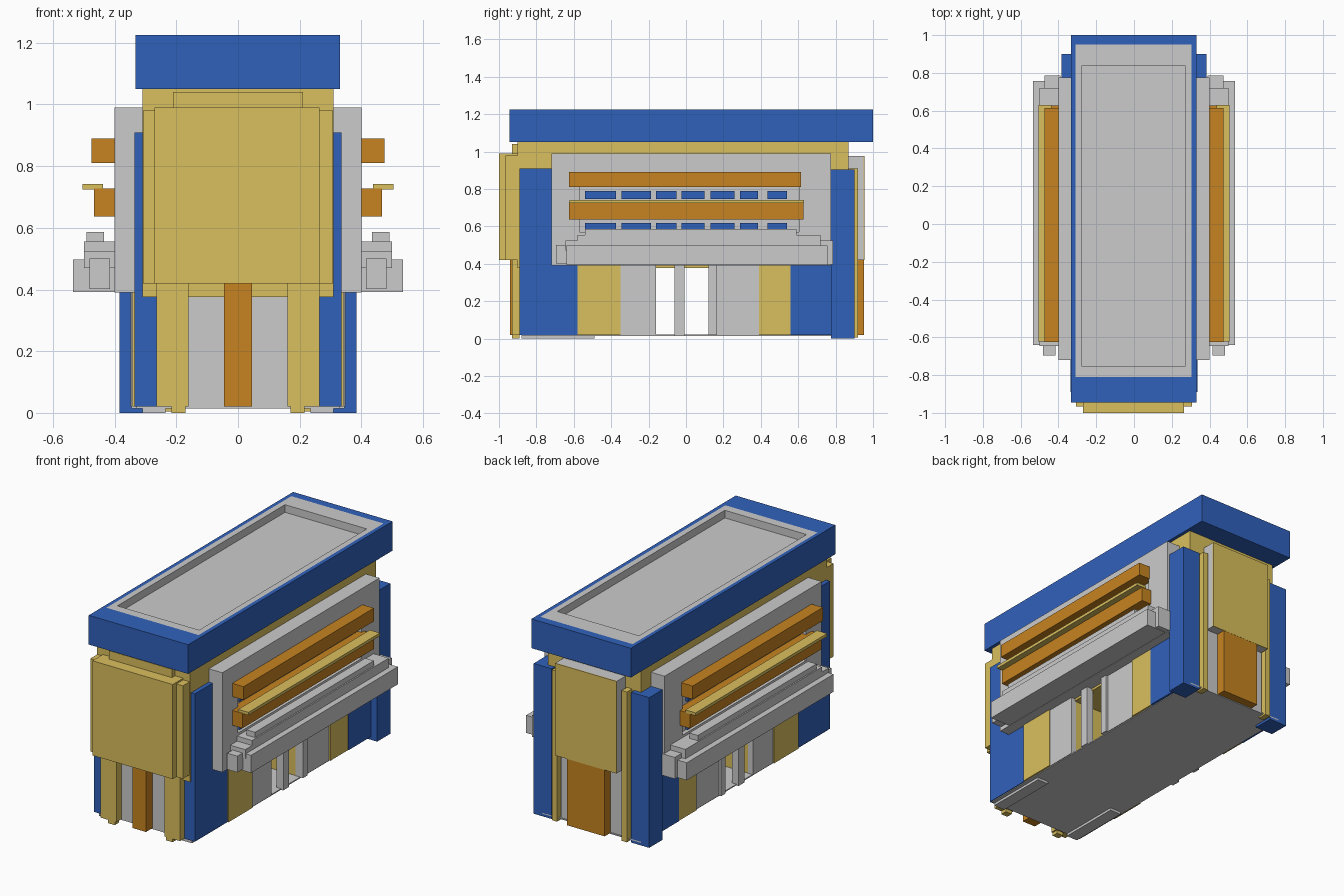
import bpy, bmesh

if "Cube" in bpy.data.objects:
    bpy.data.objects.remove(bpy.data.objects["Cube"])


def material(name, rgb):
    m = bpy.data.materials.new(name)
    m.diffuse_color = (*rgb, 1)
    m.use_nodes = True
    m.node_tree.nodes["Principled BSDF"].inputs["Base Color"].default_value = m.diffuse_color
    return m


BLUE = material("blue", (0.03, 0.12, 0.50))
YELLOW = material("yellow", (0.70, 0.52, 0.11))
ORANGE = material("orange", (0.57, 0.23, 0.015))
GREY = None


def finish(name, bm, mat):
    bmesh.ops.recalc_face_normals(bm, faces=bm.faces)
    me = bpy.data.meshes.new(name)
    bm.to_mesh(me)
    bm.free()
    if mat:
        me.materials.append(mat)
    ob = bpy.data.objects.new(name, me)
    bpy.context.collection.objects.link(ob)
    return ob


def add_box(bm, x, y, z):
    for v in bmesh.ops.create_cube(bm, size=1)["verts"]:
        v.co = [r[0] if c < 0 else r[1] for c, r in zip(v.co, (x, y, z))]


def box(name, x, y, z, mat=GREY):
    bm = bmesh.new()
    add_box(bm, x, y, z)
    return finish(name, bm, mat)


def pair(name, x, y, z, mat=GREY):
    """Box on the right side, mirrored to the left."""
    ob = box(name, x, y, z, mat)
    ob.modifiers.new("mirror", "MIRROR").use_axis[0] = True
    return ob


def frame(name, outer, inner, z, mat=GREY):
    """Flat rectangular ring; outer and inner are (x0, x1, y0, y1)."""
    bm = bmesh.new()
    rings = []
    for a in (outer, inner):
        for h in z:
            rings.append([bm.verts.new((a[i], a[j], h))
                          for i, j in ((0, 2), (1, 2), (1, 3), (0, 3))])
    ob, ot, ib, it = rings
    for p, q in ((ob, ot), (ot, it), (it, ib), (ib, ob)):
        for i in range(4):
            k = (i + 1) % 4
            bm.faces.new((p[i], p[k], q[k], q[i]))
    return finish(name, bm, mat)


# roof slab, parapet and sunken deck
box("roof_slab", (-.333, .33), (-.945, 1), (1.05, 1.165), BLUE)
frame("roof_rim", (-.333, .33, -.945, 1), (-.31, .305, -.81, .95), (1.165, 1.226), BLUE)
frame("roof_border", (-.31, .305, -.81, .95), (-.275, .27, -.755, .84), (1.165, 1.226))
box("roof_deck", (-.275, .27), (-.755, .84), (1.165, 1.18))

# main body, open passage through the middle of the ground level
box("upper_body", (-.31, .31), (-.9, .87), (.376, 1.05), YELLOW)
box("floor", (-.33, .33), (-.88, .9), (.015, .022))
box("front_ground_core", (-.31, .31), (-.85, -.17), (.02, .38))
box("back_ground_core", (-.31, .31), (.13, .87), (.02, .38))
box("passage_front_wall", (-.31, .31), (-.17, -.162), (.02, .376), YELLOW)
box("passage_back_wall", (-.31, .31), (.122, .13), (.02, .376), YELLOW)

# ground level side cladding
pair("front_side_block", (.265, .335), (-.89, -.58), (.02, .91), BLUE)
pair("front_side_panel", (.30, .342), (-.58, -.35), (.02, .42), YELLOW)
pair("front_side_wall", (.30, .335), (-.35, -.16), (.02, .40))
pair("passage_post", (.30, .345), (-.062, -.008), (.015, .40))
pair("back_side_wall", (.30, .335), (.12, .39), (.02, .40))
pair("side_wall_rib", (.33, .348), (.12, .165), (.02, .40))
pair("back_side_panel", (.30, .342), (.39, .56), (.02, .42), YELLOW)
pair("back_side_block", (.30, .345), (.56, .78), (.02, .42), BLUE)
pair("back_corner_column", (.265, .385), (.775, .9), (0, .905), BLUE)
pair("base_runner", (.235, .31), (-.88, -.49), (0, .018))

# front facade
box("front_panel", (-.27, .265), (-1, -.9), (.42, .99), YELLOW)
pair("front_panel_edge", (.255, .308), (-.965, -.88), (.42, .98), YELLOW)
box("front_cap", (-.21, .21), (-.93, -.88), (.98, 1.04), YELLOW)
box("front_post", (-.045, .045), (-.94, -.84), (.02, .42), ORANGE)
pair("front_wall", (.045, .16), (-.88, -.84), (.02, .42))
pair("front_pillar", (.16, .265), (-.93, -.84), (.02, .42), YELLOW)
pair("front_pillar_foot", (.17, .215), (-.93, -.89), (0, .02), YELLOW)

# back facade
box("back_panel_case", (-.205, .205), (.86, .948), (.42, .975))
box("back_panel_face", (-.205, .205), (.948, .954), (.42, .975), YELLOW)
box("back_door", (-.125, .125), (.86, .953), (.02, .42), ORANGE)
pair("back_wall", (.125, .205), (.86, .895), (.02, .42))
pair("back_pillar", (.215, .25), (.86, .92), (.005, .91), YELLOW)

# side upper storey: recessed wall with surrounding frame
pair("side_storey_wall", (.30, .375), (-.71, .77), (.40, .98))
pair("side_frame_top", (.31, .40), (-.72, .775), (.82, .99))
pair("side_frame_bottom", (.31, .40), (-.72, .775), (.39, .57))
pair("side_frame_front", (.31, .40), (-.72, -.57), (.57, .82))
pair("side_frame_back", (.31, .40), (.605, .775), (.57, .82))

# two rows of windows
spans = [(-.54, -.375), (-.345, -.187), (-.16, -.05), (-.025, .10),
         (.13, .26), (.29, .385), (.435, .54)]
bm = bmesh.new()
for y in spans:
    for z in ((.745, .79), (.575, .617)):
        add_box(bm, (.36, .39), y, z)
windows = finish("windows", bm, BLUE)
windows.modifiers.new("mirror", "MIRROR").use_axis[0] = True

# awnings
pair("upper_awning", (.37, .475), (-.625, .615), (.81, .89), ORANGE)
pair("lower_awning", (.37, .467), (-.625, .628), (.637, .727), ORANGE)
pair("awning_shelf", (.437, .505), (-.622, .63), (.724, .742), YELLOW)

# stepped ledge along the bottom of the side storey
pair("ledge_beam", (.39, .535), (-.64, .757), (.392, .498))
pair("ledge_step", (.39, .50), (-.58, .72), (.49, .555))
pair("ledge_rail", (.435, .492), (-.54, .59), (.54, .587))
pair("ledge_front_stub", (.415, .482), (-.695, -.60), (.402, .50))
pair("ledge_front_block", (.39, .50), (-.645, -.56), (.47, .525))
pair("ledge_back_stub", (.39, .475), (.70, .785), (.395, .525))
